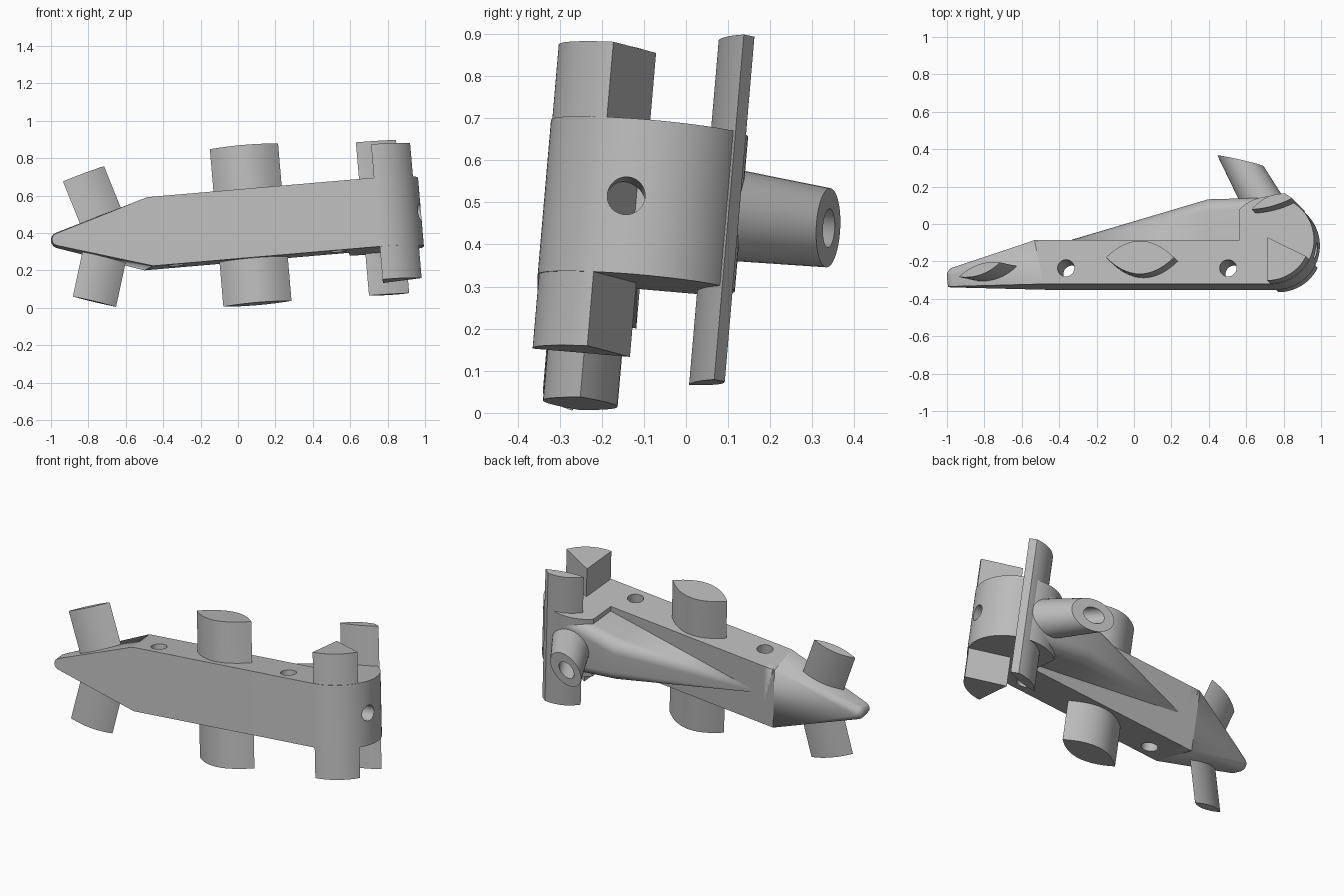
import bpy, bmesh
from math import sin, cos, pi, radians, sqrt, atan2
from mathutils import Matrix, Vector

if "Cube" in bpy.data.objects:
    bpy.data.objects.remove(bpy.data.objects["Cube"], do_unlink=True)

grey = bpy.data.materials.new("plain_grey")
grey.use_nodes = True
grey.diffuse_color = (0.5, 0.5, 0.5, 1)
grey.node_tree.nodes["Principled BSDF"].inputs["Base Color"].default_value = grey.diffuse_color

# The whole assembly leans a little about two axes
LEAN = (Matrix.Translation((0, 0, 0.45)) @ Matrix.Rotation(radians(-4.9), 4, 'Y')
        @ Matrix.Rotation(radians(-4.9), 4, 'X'))
MID = -0.03       # mid height of the body
HALF = 0.185      # half height of the body
FRONT, BACK = -0.335, -0.1
HUB = Vector((0.745, BACK))
HUB_R = HUB.y - FRONT


def finish(name, bm, place=Matrix()):
    bmesh.ops.recalc_face_normals(bm, faces=bm.faces)
    me = bpy.data.meshes.new(name)
    bm.to_mesh(me)
    bm.free()
    me.transform(LEAN @ place)
    me.materials.append(grey)
    ob = bpy.data.objects.new(name, me)
    bpy.context.collection.objects.link(ob)
    return ob


def prism(name, outline, z0, z1, place=Matrix()):
    bm = bmesh.new()
    base = bm.faces.new([bm.verts.new((p[0], p[1], z0)) for p in outline])
    top = bmesh.ops.extrude_face_region(bm, geom=[base])["geom"]
    bmesh.ops.translate(bm, vec=(0, 0, z1 - z0),
                        verts=[g for g in top if isinstance(g, bmesh.types.BMVert)])
    return finish(name, bm, place)


def hull(name, points):
    bm = bmesh.new()
    verts = [bm.verts.new(p) for p in points]
    out = bmesh.ops.convex_hull(bm, input=verts)
    loose = {g for g in out["geom_interior"] + out["geom_unused"]
             if isinstance(g, bmesh.types.BMVert)}
    bmesh.ops.delete(bm, geom=list(loose), context='VERTS')
    return finish(name, bm)


def rod(name, start, end, r0, r1):
    start, end = Vector(start), Vector(end)
    axis = end - start
    bm = bmesh.new()
    bmesh.ops.create_cone(bm, cap_ends=True, segments=40, radius1=r0, radius2=r1,
                          depth=axis.length)
    place = (Matrix.Translation((start + end) / 2)
             @ axis.to_track_quat('Z', 'Y').to_matrix().to_4x4())
    return finish(name, bm, place)


def arc(centre, radius, a0, a1, n=24):
    return [(centre[0] + radius * cos(radians(a0 + (a1 - a0) * i / n)),
             centre[1] + radius * sin(radians(a0 + (a1 - a0) * i / n))) for i in range(n + 1)]


def bow(a, b, bulge, n=16):
    """Curved side from a to b, bulging to the right of travel."""
    a, b = Vector(a), Vector(b)
    d = (b - a).normalized()
    side = Vector((d.y, -d.x))
    return [a.lerp(b, i / n) + side * bulge * 4 * (i / n) * (1 - i / n) for i in range(n)]


def lens(a, b, bulge):
    return bow(a, b, bulge) + bow(b, a, bulge)


def drill(ob, cutters):
    for c in cutters:
        mod = ob.modifiers.new("drill", 'BOOLEAN')
        mod.operation, mod.solver, mod.object = 'DIFFERENCE', 'EXACT', c
        bpy.context.view_layer.objects.active = ob
        bpy.ops.object.modifier_apply(modifier=mod.name)
    for c in cutters:
        bpy.data.objects.remove(c, do_unlink=True)


# Long bar with a round hub at its left end, drilled
bar = prism("main_bar",
            [(-0.47, FRONT)] + arc(HUB, HUB_R, -90, 135, 48) + [(0.58, BACK), (-0.52, BACK)],
            MID - HALF, MID + HALF)
holes = [rod("hole_cutter", (x, -0.25, -0.5), (x, -0.25, 0.5), 0.045, 0.045)
         for x in (-0.35, 0.52)]
holes.append(rod("hub_bore_cutter", (0.78, -0.14, MID), (1.1, -0.14, MID), 0.045, 0.045))
drill(bar, holes)

# Tapered nose: flat front, rounded behind
nose = []
for s in (-1, 1):
    nose += [(-0.47, FRONT, MID + s * HALF), (-0.52, BACK, MID + s * HALF)]
    nose += [(-0.45, FRONT, MID + s * HALF), (-0.45, BACK, MID + s * HALF)]
nose += [(x, FRONT, z) for x, z in arc((-0.965, MID), 0.033, 0, 360, 20)]
for i in range(9):
    tilt = pi / 2 * i / 8
    nose += [(x, -0.275 + 0.045 * sin(tilt), z)
             for x, z in arc((-0.962, MID), 0.042 * cos(tilt) + 0.001, 0, 360, 20)]
hull("tapered_nose", nose)


# Rear fairing swelling from a point to the hub
def fairing_ring(x, back, half, r):
    corner = arc((back - r, half - r), r, 0, 90, 10)
    ring = corner + [(BACK - 0.02, half)]
    return [(x, y, MID + s * z) for y, z in ring for s in (-1, 1)]


hull("rear_fairing", [(-0.43, BACK - 0.01, MID)] + fairing_ring(0.4, 0.13, 0.128, 0.07)
     + fairing_ring(0.76, 0.134, HALF - 0.003, 0.06))

# Angled spout with an obliquely trimmed, bored end
tip = Vector((0.56, 0.343, MID))
run = Vector((-0.49, 0.87, 0)).normalized()
spout = rod("spout", tip - run * 0.42, tip + run * 0.1, 0.118, 0.088)
trim = bmesh.new()
bmesh.ops.create_cube(trim, size=0.6)
facing = Vector((0.22, 0.975, 0)).normalized()
trimmer = finish("spout_trimmer", trim, Matrix.Translation(tip + facing * 0.3)
                 @ Matrix.Rotation(atan2(facing.y, facing.x), 4, 'Z'))
drill(spout, [trimmer, rod("spout_bore_cutter", tip - run * 0.18, tip + run * 0.3, 0.046, 0.046)])

# Uprights: wedge post, curved rear blade, oval column
prism("wedge_post", [tuple(HUB)] + arc(HUB, HUB_R - 0.003, -90, -26), MID - 0.362, MID + 0.365)
a, b, c = (0.665, 0.045), (0.88, 0.105), (0.845, 0.13)
prism("rear_blade", bow(a, b, 0.012) + [Vector(b)] + bow(c, a, 0.025), MID - 0.41, MID + 0.415)
prism("oval_column", lens((-0.116, -0.213), (0.25, -0.213), 0.089), MID - 0.425, MID + 0.423)

# Pair of splayed nose fins
for side, name in ((1, "upper_nose_fin"), (-1, "lower_nose_fin")):
    place = (Matrix.Translation((-0.695, -0.272, MID))
             @ Matrix.Rotation(radians(-17 * side), 4, 'Y'))
    z0, z1 = sorted((0, side * 0.36))
    prism(name, lens((-0.118, -0.036), (0.118, 0.036), 0.028), z0, z1, place)

# Smooth curved sides, keep edges sharp
bpy.ops.object.select_all(action='DESELECT')
for ob in bpy.context.collection.objects:
    if ob.type == 'MESH' and ob.data.materials and ob.data.materials[0] == grey:
        ob.select_set(True)
        bpy.context.view_layer.objects.active = ob
bpy.ops.object.shade_smooth_by_angle(angle=radians(30))
